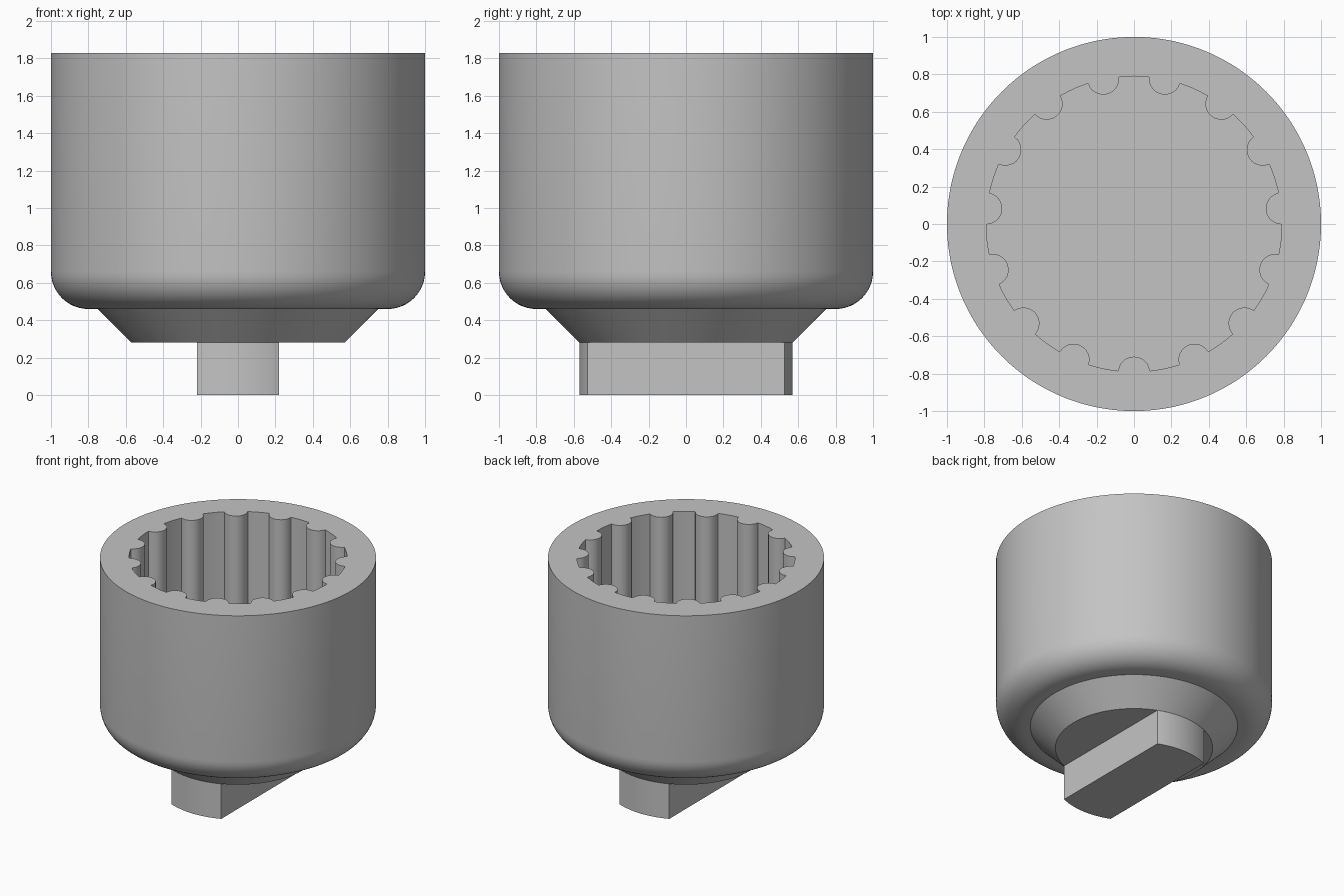
import bpy, bmesh, math
from math import sin, cos, pi, radians

cube = bpy.data.objects.get("Cube")
if cube:
    bpy.data.objects.remove(cube, do_unlink=True)

steel = bpy.data.materials.new("grey_steel")
steel.use_nodes = True
colour = (0.55, 0.55, 0.55, 1)
steel.diffuse_color = colour
steel.node_tree.nodes["Principled BSDF"].inputs["Base Color"].default_value = colour

RIBS, ARC, GAP = 15, 12, 4             # segments per rib and per gap
COUNT = RIBS * (ARC + GAP)
BORE, RIB_C, RIB_R = 0.79, 0.794, 0.085


def circle(r):
    # starts half a rib before the front rib, so it lines up with the bore
    step = 2 * pi / COUNT
    return [(r * cos(-pi / 2 + (i - ARC / 2) * step),
             r * sin(-pi / 2 + (i - ARC / 2) * step)) for i in range(COUNT)]


def fluted_bore():
    # each rib is a circle arc clipped by the bore circle
    reach = (BORE**2 - RIB_C**2 - RIB_R**2) / (2 * RIB_C * RIB_R)
    half = pi - math.acos(reach)
    pts = []
    for k in range(RIBS):
        mid = -pi / 2 + k * 2 * pi / RIBS
        for i in range(ARC + 1):
            t = half * (1 - 2 * i / ARC)
            u, v = RIB_C - RIB_R * cos(t), -RIB_R * sin(t)
            pts.append((u * cos(mid) - v * sin(mid), u * sin(mid) + v * cos(mid)))
        edge = math.atan2(v, u)
        span = 2 * pi / RIBS - 2 * edge
        for i in range(1, GAP):
            a = mid + edge + span * i / GAP
            pts.append((BORE * cos(a), BORE * sin(a)))
    return pts


def loft(name, sections):
    # joins stacked (outline, height) sections and caps both ends
    bm = bmesh.new()
    rings = [[bm.verts.new((x, y, z)) for x, y in outline] for outline, z in sections]
    for a, b in zip(rings, rings[1:]):
        for i in range(len(a)):
            j = (i + 1) % len(a)
            bm.faces.new((a[i], a[j], b[j], b[i]))
    bm.faces.new(list(reversed(rings[0])))
    bm.faces.new(rings[-1])
    bmesh.ops.recalc_face_normals(bm, faces=bm.faces)
    mesh = bpy.data.meshes.new(name)
    bm.to_mesh(mesh)
    bm.free()
    mesh.materials.append(steel)
    ob = bpy.data.objects.new(name, mesh)
    bpy.context.collection.objects.link(ob)
    bpy.ops.object.select_all(action='DESELECT')
    ob.select_set(True)
    bpy.context.view_layer.objects.active = ob
    bpy.ops.object.shade_smooth_by_angle(angle=radians(25))
    return ob


# socket body: conical neck, rounded shoulder, wall, rim and ribbed bore
FILLET, SHOULDER, TOP, FLOOR = 0.2, 0.46, 1.83, 0.66
sections = [(circle(0.57), 0.28), (circle(0.75), SHOULDER)]
for i in range(13):
    a = pi / 2 * i / 12
    sections.append((circle(1 - FILLET + FILLET * sin(a)),
                     SHOULDER + FILLET * (1 - cos(a))))
bore = fluted_bore()
sections += [(circle(1), TOP), (bore, TOP), (bore, FLOOR)]
loft("socket_body", sections)

# drive tang: flat sides with round ends
half = math.asin(0.22 / 0.57)
outline = []
for mid in (pi / 2, -pi / 2):
    for i in range(17):
        a = mid + half * (i / 8 - 1)
        outline.append((0.57 * cos(a), 0.57 * sin(a)))
loft("drive_tang", [(outline, 0), (outline, 0.285)])
